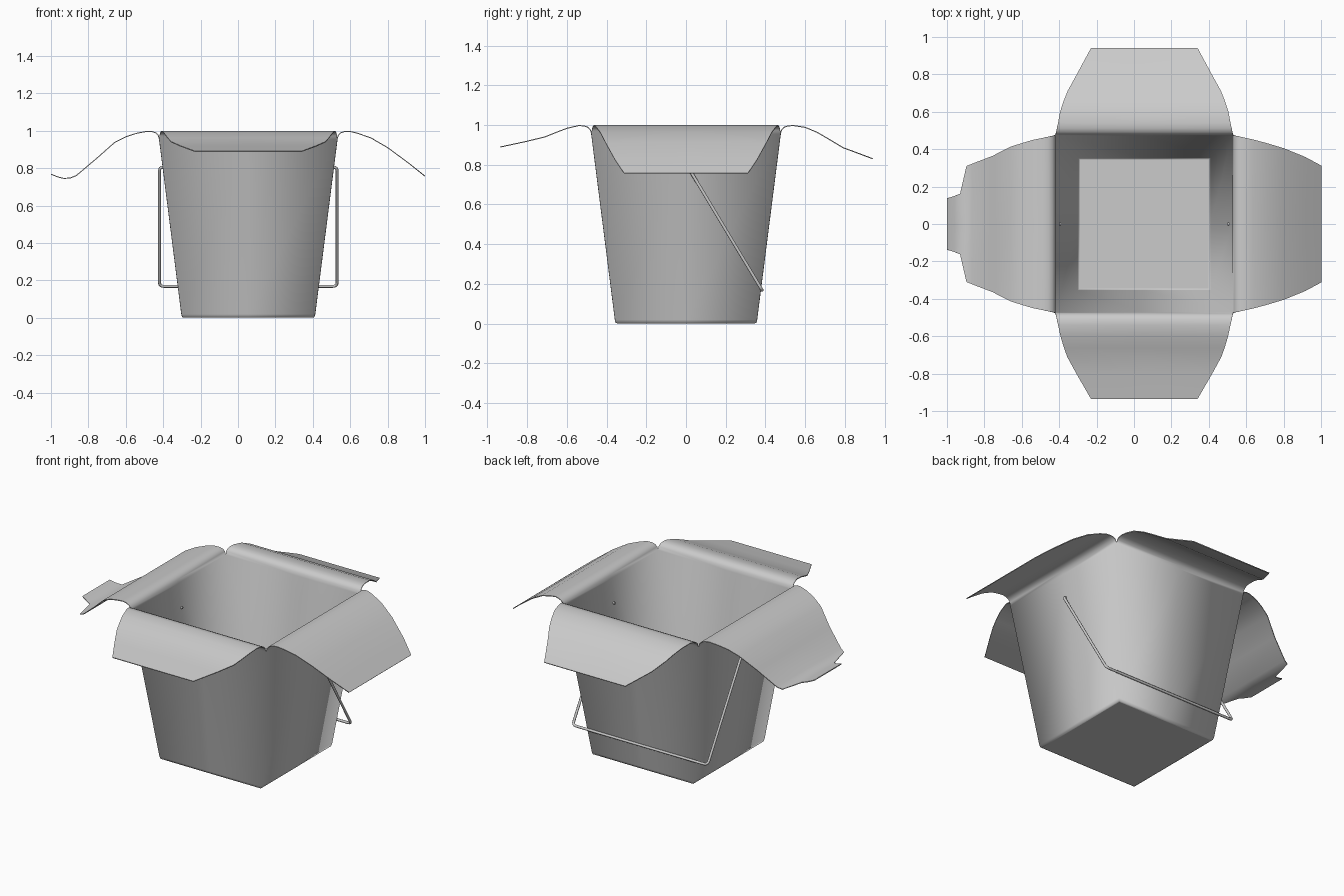
import bpy, bmesh, math
from mathutils import Vector, Matrix

if "Cube" in bpy.data.objects:
    bpy.data.objects.remove(bpy.data.objects["Cube"])

CX = 0.055  # centre of the box body in x

# Profiles as (distance from body centre, height, half width)
wall = [(0.345, 0.003, 0.345), (0.352, 0.006, 0.352), (0.356, 0.02, 0.356),
        (0.475, 0.955, 0.475)]
fold = [(0.481, 0.975, 0.474), (0.493, 0.988, 0.471), (0.512, 0.995, 0.467),
        (0.54, 0.997, 0.461)]
flap_right = [(0.58, 0.988, 0.452), (0.655, 0.962, 0.432), (0.745, 0.91, 0.405),
              (0.86, 0.825, 0.358), (0.945, 0.757, 0.312)]
flap_left = [(0.595, 0.987, 0.45), (0.655, 0.968, 0.432), (0.715, 0.937, 0.413),
             (0.81, 0.853, 0.364), (0.92, 0.76, 0.322), (0.95, 0.748, 0.31),
             (0.985, 0.745, 0.162), (1.015, 0.752, 0.15), (1.055, 0.768, 0.137)]
flap_front = [(0.60, 0.983, 0.448), (0.66, 0.96, 0.43), (0.71, 0.94, 0.412),
              (0.80, 0.918, 0.363), (0.935, 0.889, 0.285)]
flap_back = [(0.60, 0.988, 0.45), (0.66, 0.963, 0.43), (0.71, 0.934, 0.41),
             (0.79, 0.886, 0.366), (0.94, 0.83, 0.285)]

# Folded carton: four walls running over the rim into their flaps, plus the floor
bm = bmesh.new()
floor = []
for angle, flap in ((0, flap_right), (90, flap_back), (180, flap_left), (270, flap_front)):
    turn = Matrix.Translation((CX, 0, 0)) @ Matrix.Rotation(math.radians(angle), 4, 'Z')
    rows = [[bm.verts.new(turn @ Vector((d, s * w, z))) for s in (-1, 0, 1)]
            for d, z, w in wall + fold + flap]
    for a, b in zip(rows, rows[1:]):
        for i in (0, 1):
            bm.faces.new((a[i], a[i + 1], b[i + 1], b[i]))
    floor += rows[0][:2]
bmesh.ops.remove_doubles(bm, verts=bm.verts[:], dist=0.0005)
bottom = [e for e in bm.edges if e.is_boundary and all(v.co.z < 0.004 for v in e.verts)]
bmesh.ops.edgeloop_fill(bm, edges=bottom)
bmesh.ops.recalc_face_normals(bm, faces=bm.faces[:])
for f in bm.faces:
    f.smooth = True
for e in bm.edges:
    e.smooth = not (e.is_boundary or e in bottom)
mesh = bpy.data.meshes.new("carton_with_flaps")
bm.to_mesh(mesh)
bm.free()
carton = bpy.data.objects.new("carton_with_flaps", mesh)
bpy.context.collection.objects.link(carton)
card = carton.modifiers.new("card_thickness", 'SOLIDIFY')
card.thickness = 0.005
card.offset = 0


def rounded_path(points, radius, steps=4):
    """Round the inner corners of a polyline."""
    pts = [Vector(p) for p in points]
    out = [pts[0]]
    for p, c, n in zip(pts, pts[1:], pts[2:]):
        a = c + (p - c).normalized() * min(radius, (p - c).length * 0.6)
        b = c + (n - c).normalized() * min(radius, (n - c).length * 0.6)
        for k in range(steps + 1):
            t = k / steps
            out.append(a * (1 - t) ** 2 + c * 2 * t * (1 - t) + b * t * t)
    return out + [pts[-1]]


# Wire handle hanging down at the back, hooked into both side walls
half = [(0.445, 0, 0.805), (0.475, 0, 0.805), (0.475, 0.383, 0.168)]
path = rounded_path([(CX + x, y, z) for x, y, z in half] +
                    [(CX - x, y, z) for x, y, z in reversed(half)], 0.025)
curve = bpy.data.curves.new("wire_handle", 'CURVE')
curve.dimensions = '3D'
curve.bevel_depth = 0.008
curve.bevel_resolution = 2
curve.use_fill_caps = True
spline = curve.splines.new('POLY')
spline.points.add(len(path) - 1)
for p, co in zip(spline.points, path):
    p.co = (*co, 1)
handle = bpy.data.objects.new("wire_handle", curve)
bpy.context.collection.objects.link(handle)
bpy.context.view_layer.objects.active = handle
handle.select_set(True)
bpy.ops.object.convert(target='MESH')
bpy.ops.object.shade_smooth_by_angle(angle=math.radians(50))
